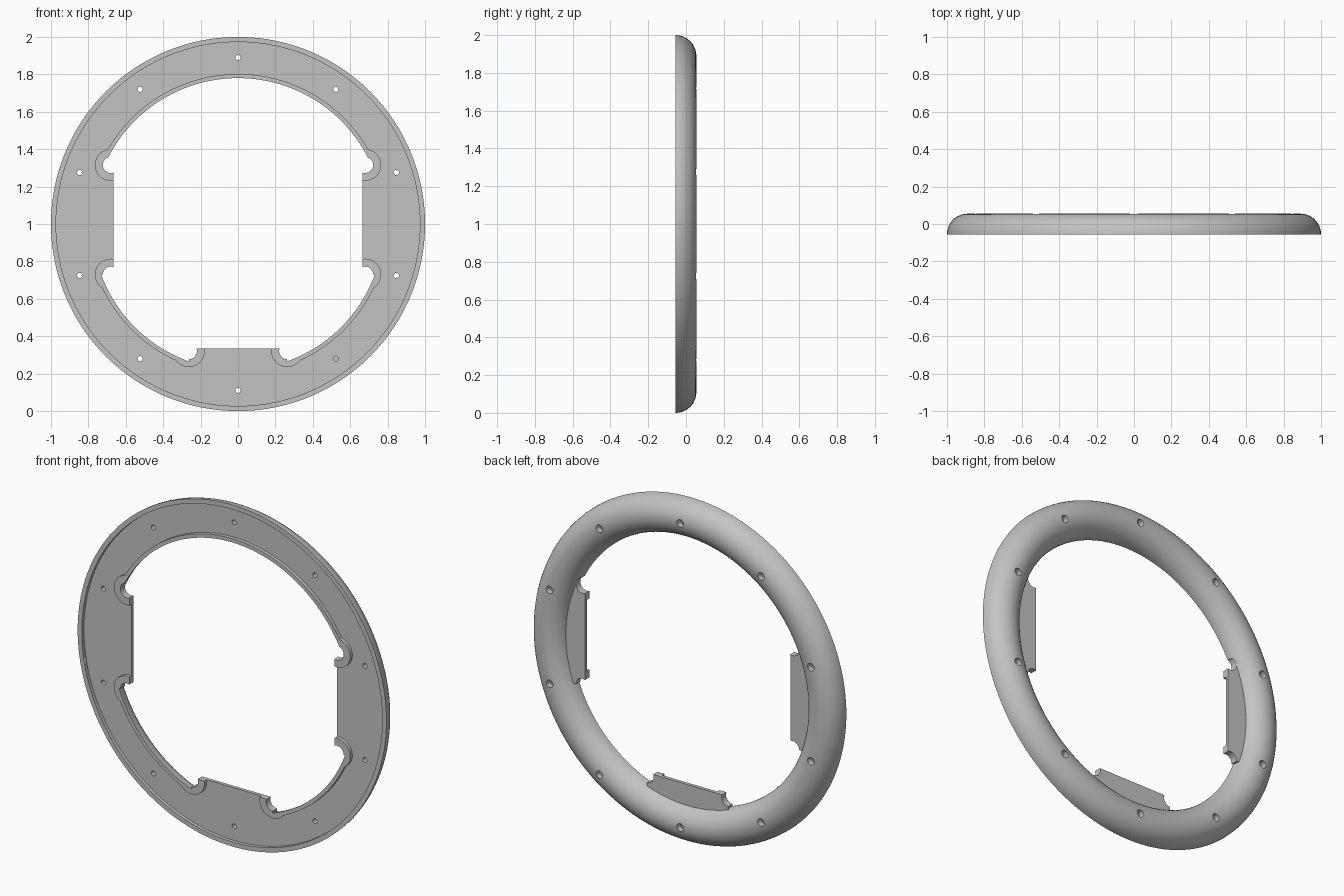
import bpy
import bmesh
from math import sin, cos, pi

cube = bpy.data.objects.get("Cube")
if cube:
    bpy.data.objects.remove(cube, do_unlink=True)

CZ = 1.0                      # height of the ring centre
FRONT, FLOOR, TAB_BACK = -0.055, -0.035, -0.015
MID_R, TUBE_R = 0.89, 0.11    # half-round ring section
TAB_EDGE, NOTCH_D = 0.665, 0.68
NOTCH_R, BOSS_R = 0.043, 0.085

grey = bpy.data.materials.new("plain_grey")
grey.use_nodes = True
colour = (0.55, 0.55, 0.55, 1)
grey.diffuse_color = colour
grey.node_tree.nodes["Principled BSDF"].inputs["Base Color"].default_value = colour


def make_object(name, bm):
    bmesh.ops.recalc_face_normals(bm, faces=bm.faces)
    mesh = bpy.data.meshes.new(name)
    bm.to_mesh(mesh)
    bm.free()
    mesh.materials.append(grey)
    ob = bpy.data.objects.new(name, mesh)
    bpy.context.collection.objects.link(ob)
    return ob


def prism(name, outline, y0, y1):
    """Extrude an (x, z) outline from y0 to y1."""
    bm = bmesh.new()
    face = bm.faces.new([bm.verts.new((x, y0, z)) for x, z in outline])
    out = bmesh.ops.extrude_face_region(bm, geom=[face])["geom"]
    verts = [v for v in out if isinstance(v, bmesh.types.BMVert)]
    bmesh.ops.translate(bm, verts=verts, vec=(0, y1 - y0, 0))
    return make_object(name, bm)


def disc(name, centre, r, y0, y1, n):
    pts = [(centre[0] + r * cos(2 * pi * i / n),
            centre[1] + r * sin(2 * pi * i / n)) for i in range(n)]
    return prism(name, pts, y0, y1)


def combine(target, tool, operation):
    """Apply a boolean and discard the tool."""
    mod = target.modifiers.new("bool", "BOOLEAN")
    mod.operation, mod.solver, mod.object = operation, "EXACT", tool
    bpy.context.view_layer.objects.active = target
    bpy.ops.object.modifier_apply(modifier=mod.name)
    bpy.data.objects.remove(tool, do_unlink=True)


def half_round_ring(name, segments=160, steps=20):
    bm = bmesh.new()
    rows = []
    for i in range(segments):
        a = 2 * pi * i / segments
        row = []
        for j in range(steps + 1):
            t = pi * j / steps
            r = MID_R + TUBE_R * cos(t)
            row.append(bm.verts.new((r * sin(a), FRONT + TUBE_R * sin(t), CZ + r * cos(a))))
        rows.append(row)
    for i, row in enumerate(rows):
        nxt = rows[(i + 1) % segments]
        for j in range(steps + 1):
            k = (j + 1) % (steps + 1)
            bm.faces.new((row[j], row[k], nxt[k], nxt[j]))
    return make_object(name, bm)


# Tabs: (half width, placement of distance d and sideways offset s)
tabs = [
    (0.25, lambda d, s: (d, CZ + 0.0225 + s)),
    (0.25, lambda d, s: (-d, CZ + 0.0225 + s)),
    (0.22, lambda d, s: (s, CZ - d)),
]


def tab_outline(place, half, near, far):
    return [place(near, -half), place(far, -half), place(far, half), place(near, half)]


# Ring body with the three flat tabs
ring = half_round_ring("mounting_ring")
for w, place in tabs:
    half = w + NOTCH_R
    combine(ring, prism("tab", tab_outline(place, half, TAB_EDGE, 0.84), FRONT, TAB_BACK), "UNION")
    for side in (-1, 1):
        notch = disc("notch", place(NOTCH_D, side * half), NOTCH_R, -0.2, 0.2, 40)
        combine(ring, notch, "DIFFERENCE")

# Shallow front recess, open through the tabs, leaving a lip round the notches
recess = disc("recess", (0, CZ), 0.973, -0.1, FLOOR, 160)
combine(recess, disc("core", (0, CZ), 0.802, -0.2, 0.2, 160), "DIFFERENCE")
for w, place in tabs:
    half = w + NOTCH_R
    combine(recess, prism("gap", tab_outline(place, half, 0.6, 0.86), -0.1, FLOOR), "UNION")
    for side in (-1, 1):
        boss = disc("boss", place(NOTCH_D, side * half), BOSS_R, -0.2, 0.2, 48)
        combine(recess, boss, "DIFFERENCE")
combine(ring, recess, "DIFFERENCE")

# Ten screw holes, counterbored from the back
for i in range(10):
    a = 2 * pi * i / 10
    centre = (MID_R * sin(a), CZ + MID_R * cos(a))
    combine(ring, disc("hole", centre, 0.014, -0.2, 0.2, 20), "DIFFERENCE")
    combine(ring, disc("counterbore", centre, 0.022, 0.02, 0.2, 24), "DIFFERENCE")

# Smooth the round surfaces and keep the crisp edges
bpy.ops.object.select_all(action="DESELECT")
ring.select_set(True)
bpy.context.view_layer.objects.active = ring
bpy.ops.object.shade_smooth_by_angle(angle=0.5)
